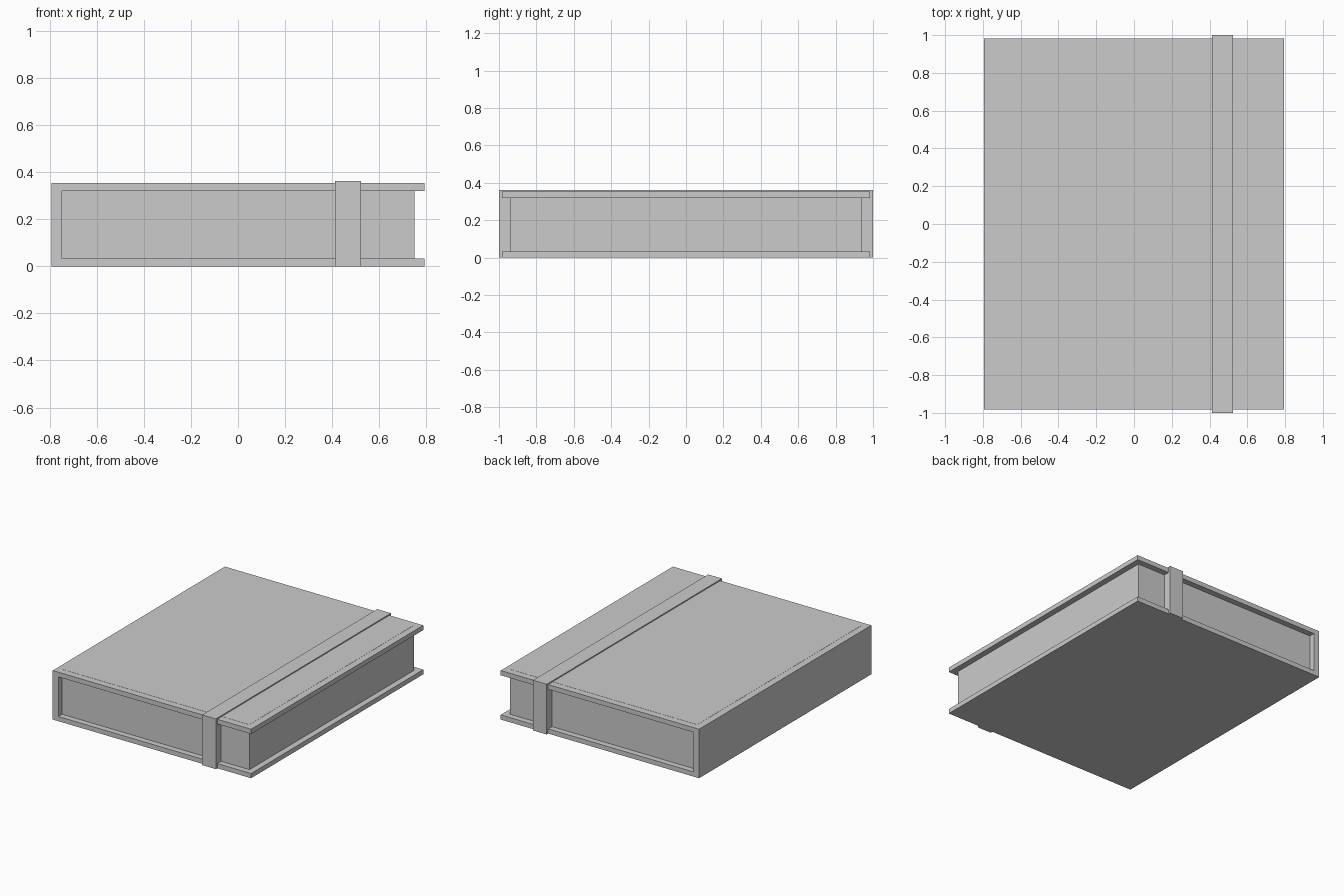
import bpy
import bmesh

if "Cube" in bpy.data.objects:
    bpy.data.objects.remove(bpy.data.objects["Cube"], do_unlink=True)

grey = bpy.data.materials.new("plain_grey")
grey.use_nodes = True
colour = (0.6, 0.6, 0.6, 1)
grey.diffuse_color = colour
grey.node_tree.nodes["Principled BSDF"].inputs["Base Color"].default_value = colour


def extrude_profile(name, points, offset):
    """Fill a closed outline and extrude it by the offset vector."""
    bm = bmesh.new()
    face = bm.faces.new([bm.verts.new(p) for p in points])
    swept = bmesh.ops.extrude_face_region(bm, geom=[face], use_keep_orig=True)
    verts = [g for g in swept["geom"] if isinstance(g, bmesh.types.BMVert)]
    bmesh.ops.translate(bm, verts=verts, vec=offset)
    bmesh.ops.recalc_face_normals(bm, faces=bm.faces[:])
    mesh = bpy.data.meshes.new(name)
    bm.to_mesh(mesh)
    bm.free()
    mesh.materials.append(grey)
    obj = bpy.data.objects.new(name, mesh)
    bpy.context.collection.objects.link(obj)
    return obj


def slab(name, x, y, bottom, top):
    """Centred rectangular block given by its half sizes."""
    outline = [(-x, -y, bottom), (x, -y, bottom), (x, y, bottom), (-x, y, bottom)]
    return extrude_profile(name, outline, (0, 0, top - bottom))


half_x, half_y, height = 0.793, 0.983, 0.354
board, spine = 0.034, 0.045

# Cover: two boards joined by the spine in one C-shaped section
inner = -half_x + spine
section = [(-half_x, 0), (half_x, 0), (half_x, board), (inner, board),
           (inner, height - board), (half_x, height - board),
           (half_x, height), (-half_x, height)]
extrude_profile("cover", [(x, -half_y, z) for x, z in section], (0, 2 * half_y, 0))

# Page block, recessed behind the cover edges
slab("pages", 0.75, 0.94, board, height - board)

# Thin panel on the front board
slab("cover_panel", half_x - 0.05, half_y - 0.05, height - 0.005, height + 0.001)

# Closing strap, wrapped over the top and down both ends
strap_top, strap_in = 0.363, 0.93
strap = [(-1, 0), (-1, strap_top), (1, strap_top), (1, 0),
         (strap_in, 0), (strap_in, height - 0.01),
         (-strap_in, height - 0.01), (-strap_in, 0)]
extrude_profile("strap", [(0.413, y, z) for y, z in strap], (0.11, 0, 0))
